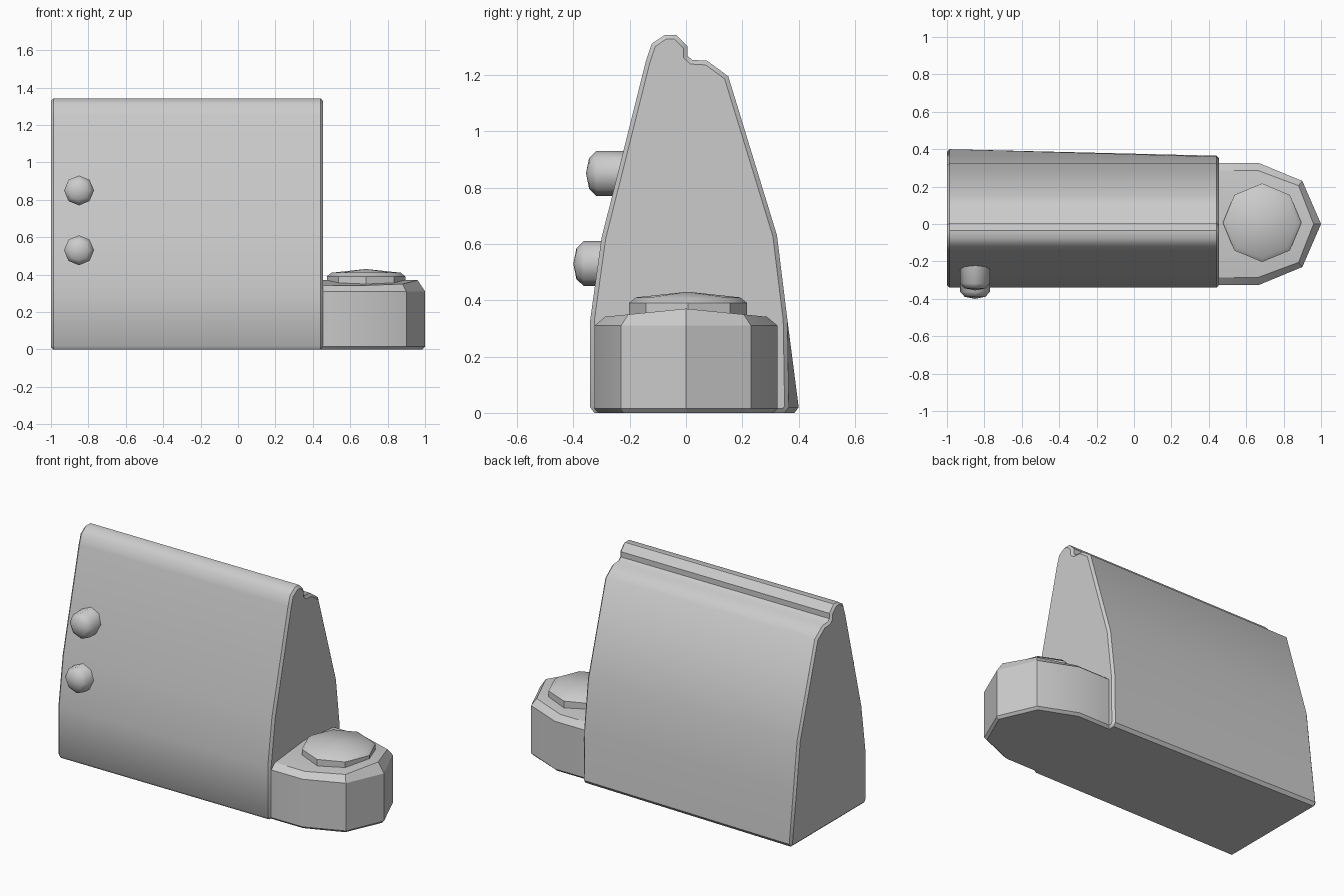
import bpy, bmesh, math
from mathutils import Vector

if "Cube" in bpy.data.objects:
    bpy.data.objects.remove(bpy.data.objects["Cube"])


def loft(name, rings, angle=38):
    """Skin a stack of closed rings and cap both ends (single-point rings make a tip)."""
    bm = bmesh.new()
    vs = [[bm.verts.new(p) for p in r] for r in rings]
    for a, b in zip(vs, vs[1:]):
        n = max(len(a), len(b))
        for i in range(n):
            j = (i + 1) % n
            if len(b) == 1:
                bm.faces.new((a[i], a[j], b[0]))
            else:
                bm.faces.new((a[i], a[j], b[j], b[i]))
    for r in (vs[0], vs[-1]):
        if len(r) > 2:
            bm.faces.new(r)
    bmesh.ops.recalc_face_normals(bm, faces=bm.faces)
    me = bpy.data.meshes.new(name)
    bm.to_mesh(me)
    bm.free()
    ob = bpy.data.objects.new(name, me)
    bpy.context.collection.objects.link(ob)
    bpy.ops.object.select_all(action='DESELECT')
    ob.select_set(True)
    bpy.context.view_layer.objects.active = ob
    bpy.ops.object.shade_smooth_by_angle(angle=math.radians(angle))
    return ob


def inset(pts, d):
    """Mitred inward offset of a counter-clockwise polygon."""
    out = []
    for i, p in enumerate(pts):
        p, a, b = Vector(p), Vector(pts[i - 1]), Vector(pts[(i + 1) % len(pts)])
        e, f = (p - a).normalized(), (b - p).normalized()
        n1, n2 = Vector((-e.y, e.x)), Vector((-f.y, f.x))
        out.append(p + (n1 + n2) * d / (1 + n1.dot(n2)))
    return out


# Tall body: stepped wedge profile (y, z), wider at the lower back of the left end
def profile(back):
    return [(-0.325, 0), (back - 0.015, 0), (back, 0.02), (0.36, 0.33), (0.323, 0.63),
            (0.15, 1.195), (0.075, 1.25), (0.022, 1.253), (0.006, 1.267), (0.006, 1.30),
            (-0.035, 1.342), (-0.075, 1.342), (-0.122, 1.31), (-0.142, 1.25),
            (-0.30, 0.62), (-0.34, 0.33), (-0.34, 0.02)]


left, right = profile(0.40), profile(0.365)
sections = [(-1.0, inset(left, 0.013)), (-0.987, left), (0.442, right), (0.455, inset(right, 0.015))]
loft("body", [[(x, y, z) for y, z in pts] for x, pts in sections])

# Low rounded foot with a gently crowned top
half = [(0.42, -0.325), (0.67, -0.325), (0.90, -0.23), (1.0, 0)]
top_half = [(0.42, -0.287), (0.66, -0.287), (0.88, -0.205), (0.96, 0)]


def mirrored(h):
    return h + [(x, -y) for x, y in reversed(h[:-1])]


outer, upper = mirrored(half), mirrored(top_half)
low = [(0.42 + (x - 0.42) * 0.975, y * 0.955) for x, y in outer]
crown = [(x, y, 0.37 - 0.1 * abs(y)) for x, y in upper]
ridge = [(x, 0, 0.37) for x, y, z in crown]
foot_rings = [[(x, y, 0) for x, y in low], [(x, y, 0.015) for x, y in outer],
              [(x, y, 0.31) for x, y in outer], crown, [(0.42, 0, 0.37)]]
loft("foot", foot_rings, 30)


# Octagonal parts: ring of eight points around an axis
def octagon(r):
    return [(r * math.cos(k * math.pi / 4), r * math.sin(k * math.pi / 4)) for k in range(8)]


# Domed button on the foot
button = [(0.21, 0.32), (0.21, 0.39), (0.185, 0.41), (0, 0.43)]
loft("button", [[(0.685 + u, 0.007 + v, z) for u, v in octagon(r)] if r else [(0.685, 0.007, z)]
                for r, z in button], 40)

# Two pegs on the front
for i, (z, tip) in enumerate([(0.85, -0.355), (0.53, -0.40)]):
    peg = [(0.08, -0.15), (0.08, tip + 0.037), (0.055, tip + 0.011), (0, tip)]
    loft(f"front_peg_{i + 1}", [[(-0.85 + u, y, z + v) for u, v in octagon(r)] if r else [(-0.85, y, z)]
                                for r, y in peg], 50)
